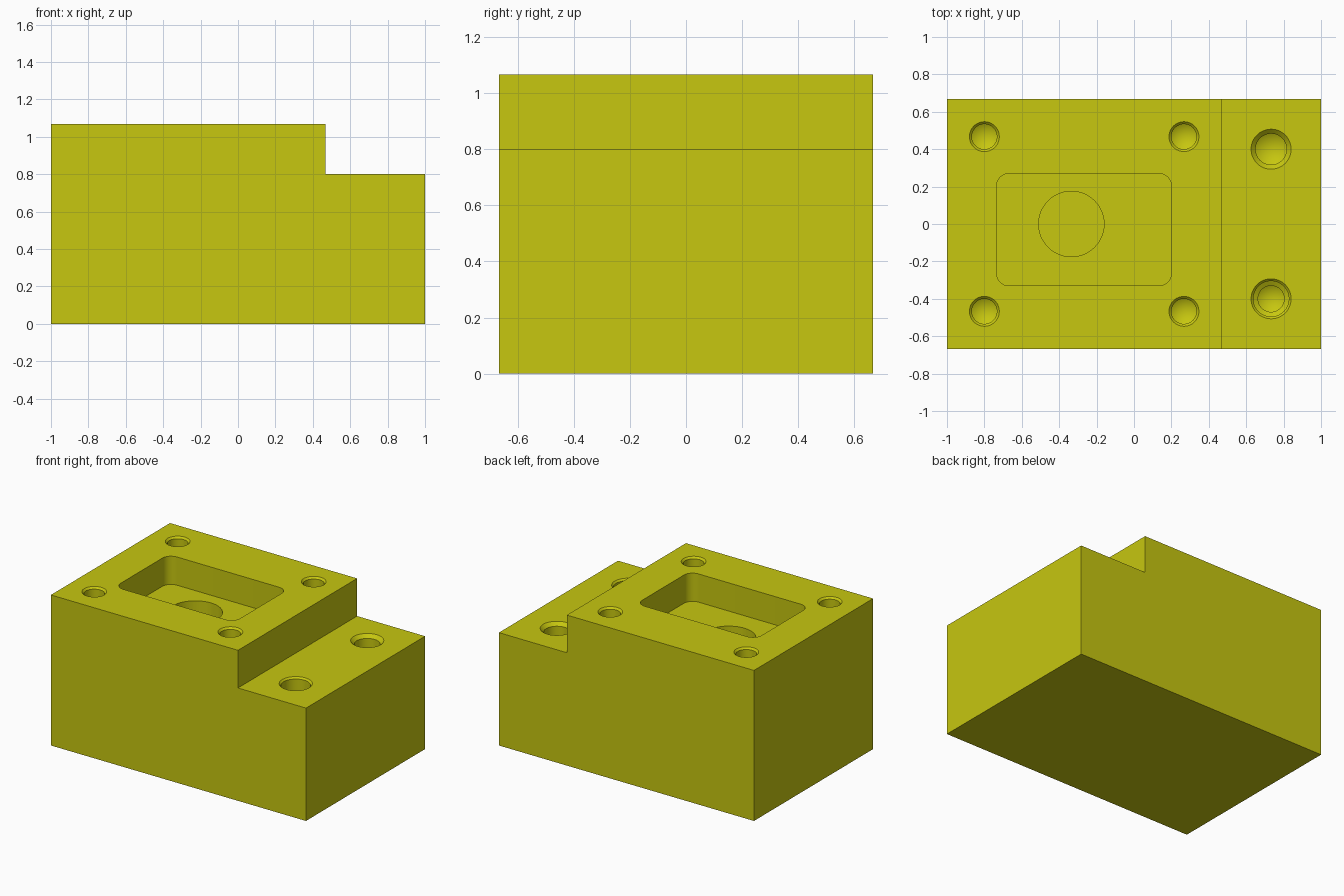
import bpy, bmesh, math

cube = bpy.data.objects.get("Cube")
if cube:
    bpy.data.objects.remove(cube, do_unlink=True)

# One flat colour
mat = bpy.data.materials.new("olive yellow")
mat.use_nodes = True
COLOUR = (0.57, 0.57, 0.005, 1)
mat.diffuse_color = COLOUR
mat.node_tree.nodes["Principled BSDF"].inputs["Base Color"].default_value = COLOUR

TOP, STEP = 1.067, 0.8


def make_object(name, bm):
    bmesh.ops.recalc_face_normals(bm, faces=bm.faces)
    mesh = bpy.data.meshes.new(name)
    bm.to_mesh(mesh)
    bm.free()
    mesh.materials.append(mat)
    obj = bpy.data.objects.new(name, mesh)
    bpy.context.collection.objects.link(obj)
    return obj


def prism(name, points, direction):
    """Extrude a closed outline along a direction."""
    bm = bmesh.new()
    face = bm.faces.new([bm.verts.new(p) for p in points])
    new = bmesh.ops.extrude_face_region(bm, geom=[face])["geom"]
    bmesh.ops.translate(bm, vec=direction,
                        verts=[v for v in new if isinstance(v, bmesh.types.BMVert)])
    return make_object(name, bm)


def turned(name, x, y, z, profile, tip=0.0, sides=48):
    """Closed round cutter from (radius, depth) pairs, ending in a drill point."""
    bm = bmesh.new()
    rings = []
    for r, d in profile:
        rings.append([bm.verts.new((x + r * math.cos(2 * math.pi * i / sides),
                                    y + r * math.sin(2 * math.pi * i / sides), z - d))
                      for i in range(sides)])
    for a, b in zip(rings, rings[1:]):
        for i in range(sides):
            j = (i + 1) % sides
            bm.faces.new((a[i], a[j], b[j], b[i]))
    bm.faces.new(rings[0])
    if tip:
        point = bm.verts.new((x, y, z - profile[-1][1] - tip))
        for i in range(sides):
            bm.faces.new((rings[-1][i], rings[-1][(i + 1) % sides], point))
    else:
        bm.faces.new(rings[-1])
    return make_object(name, bm)


# Stepped block
outline = [(-1, 0), (1, 0), (1, STEP), (0.467, STEP), (0.467, TOP), (-1, TOP)]
block = prism("stepped_block", [(x, -0.667, z) for x, z in outline], (0, 1.334, 0))

cutters = []

# Rounded rectangular pocket
x0, x1, y0, y1, r = -0.735, 0.2, -0.33, 0.27, 0.067
corners = [(x1 - r, y1 - r), (x0 + r, y1 - r), (x0 + r, y0 + r), (x1 - r, y0 + r)]
pocket = []
for k, (cx, cy) in enumerate(corners):
    for i in range(9):
        a = math.pi / 2 * (k + i / 8)
        pocket.append((cx + r * math.cos(a), cy + r * math.sin(a), TOP - 0.2))
cutters.append(prism("pocket_cutter", pocket, (0, 0, 0.3)))

# Bore in the pocket floor
cutters.append(turned("bore_cutter", -0.335, 0, TOP, [(0.175, 0.1), (0.175, 0.53)]))

# Four chamfered screw holes on the upper face
for x in (-0.8, 0.267):
    for y in (-0.467, 0.467):
        cutters.append(turned("screw_hole_cutter", x, y, TOP,
                              [(0.08, -0.05), (0.08, 0), (0.067, 0.013), (0.067, 0.4)], 0.04))

# Two port holes on the lower step
cutters.append(turned("back_port_cutter", 0.733, 0.4, STEP,
                      [(0.107, -0.05), (0.107, 0), (0.083, 0.024), (0.083, 0.4)], 0.05))
cutters.append(turned("front_port_cutter", 0.733, -0.4, STEP,
                      [(0.107, -0.05), (0.107, 0), (0.095, 0.012), (0.095, 0.25),
                       (0.07, 0.265), (0.07, 0.4)], 0.042))

# Cut everything out of the block, then drop the cutters
bpy.context.view_layer.objects.active = block
for cutter in cutters:
    cutter.hide_render = True
    mod = block.modifiers.new("cut", "BOOLEAN")
    mod.operation, mod.solver, mod.object = "DIFFERENCE", "EXACT", cutter
    bpy.ops.object.modifier_apply(modifier=mod.name)
    bpy.data.objects.remove(cutter, do_unlink=True)

# Smooth hole walls with sharp edges
bpy.ops.object.select_all(action="DESELECT")
block.select_set(True)
bpy.ops.object.shade_smooth_by_angle(angle=math.radians(25))
